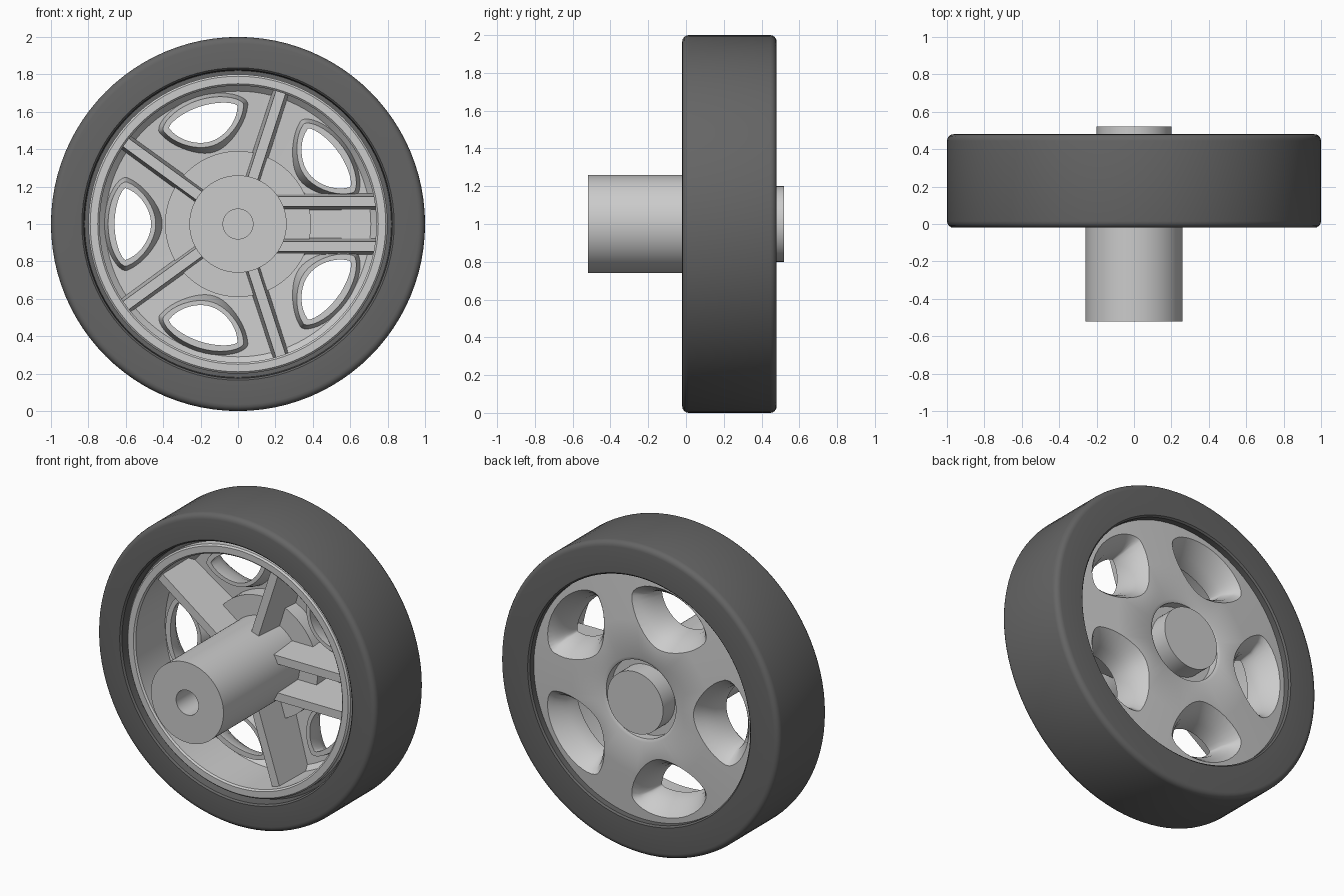
import bpy, bmesh, math
from math import cos, sin, pi

if "Cube" in bpy.data.objects:
    bpy.data.objects.remove(bpy.data.objects["Cube"])

N = 96


def finish(name, bm, mat=None, smooth=True):
    bmesh.ops.remove_doubles(bm, verts=bm.verts, dist=1e-5)
    bmesh.ops.recalc_face_normals(bm, faces=bm.faces)
    me = bpy.data.meshes.new(name)
    bm.to_mesh(me)
    bm.free()
    ob = bpy.data.objects.new(name, me)
    bpy.context.collection.objects.link(ob)
    if mat:
        me.materials.append(mat)
    if smooth:
        shade(ob)
    return ob


def shade(ob):
    bpy.ops.object.select_all(action='DESELECT')
    ob.select_set(True)
    bpy.context.view_layer.objects.active = ob
    bpy.ops.object.shade_smooth_by_angle(angle=math.radians(35))


def polar(r, y, t):
    return (r * cos(t), y, 1 + r * sin(t))


def lathe(name, profile, closed=True, mat=None, smooth=True):
    """Spin an (r, y) profile about the axle."""
    bm = bmesh.new()
    rings = []
    for r, y in profile:
        if r == 0:
            rings.append([bm.verts.new((0, y, 1))] * N)
        else:
            rings.append([bm.verts.new(polar(r, y, 2 * pi * i / N)) for i in range(N)])
    pairs = list(zip(rings, rings[1:]))
    if closed:
        pairs.append((rings[-1], rings[0]))
    for a, b in pairs:
        for i in range(N):
            j = (i + 1) % N
            quad = list(dict.fromkeys((a[i], a[j], b[j], b[i])))
            if len(quad) > 2:
                bm.faces.new(quad)
    return finish(name, bm, mat, smooth)


def funnels(name, sections, n=40):
    """Five closed D-shaped lofts; section = y, radius, outward, inward, half width."""
    bm = bmesh.new()
    for k in range(5):
        mid = pi / 5 + k * 2 * pi / 5
        rings = []
        for y, r0, up, lo, b in sections:
            ring = []
            for i in range(n):
                t = 2 * pi * i / n
                r = r0 + sin(t) * (up if sin(t) > 0 else lo)
                ring.append(bm.verts.new(polar(r, y, mid + b * cos(t) / r0)))
            rings.append(ring)
        for a, c in zip(rings, rings[1:]):
            for i in range(n):
                j = (i + 1) % n
                bm.faces.new((a[i], a[j], c[j], c[i]))
        bm.faces.new(rings[0])
        bm.faces.new(rings[-1])
    ob = finish(name, bm, smooth=False)
    ob.hide_render = True
    return ob


def boolean(ob, tool, op):
    m = ob.modifiers.new(op, 'BOOLEAN')
    m.operation = op
    m.solver = 'EXACT'
    m.object = tool
    bpy.context.view_layer.objects.active = ob
    bpy.ops.object.modifier_apply(modifier=m.name)
    bpy.data.objects.remove(tool)


# Tyre with rounded shoulders and a groove beside the rim
rubber = bpy.data.materials.new("dark_rubber")
rubber.diffuse_color = (0.13, 0.13, 0.13, 1)
rubber.use_nodes = True
rubber.node_tree.nodes["Principled BSDF"].inputs["Base Color"].default_value = rubber.diffuse_color
c = 0.035
front = [(1 - c + c * sin(a), -0.02 + c - c * cos(a)) for a in (k * pi / 8 for k in range(5))]
back = [(r, 0.46 - y) for r, y in reversed(front)]
lathe("tyre", [(0.79, 0.06), (0.82, 0.06), (0.825, -0.01), (0.835, -0.02)]
      + front + back + [(0.80, 0.48), (0.79, 0.47)], mat=rubber)

# Rim barrel, disc and boss in one turned piece
rim = lathe("rim", [(0.80, 0.01), (0.80, 0.43), (0.5, 0.455), (0.27, 0.47), (0.25, 0.46),
                    (0.25, 0.40), (0.15, 0.40), (0.15, 0.26), (0.39, 0.26), (0.39, 0.36),
                    (0.71, 0.34), (0.74, 0.31), (0.74, 0.01), (0.75, 0.0), (0.79, 0.0)],
            smooth=False)

# Window lips on the front, then funnel-shaped openings from the back
boolean(rim, funnels("lip_tool", [(0.25, 0.635, 0.06, 0.195, 0.23),
                                  (0.32, 0.64, 0.07, 0.225, 0.25),
                                  (0.40, 0.645, 0.085, 0.25, 0.265)]), 'UNION')
boolean(rim, funnels("window_tool", [(0.20, 0.63, 0.03, 0.165, 0.195),
                                     (0.26, 0.63, 0.03, 0.165, 0.195),
                                     (0.34, 0.635, 0.05, 0.185, 0.21),
                                     (0.41, 0.645, 0.09, 0.225, 0.25),
                                     (0.46, 0.65, 0.13, 0.27, 0.30),
                                     (0.50, 0.65, 0.16, 0.30, 0.33)]), 'DIFFERENCE')
shade(rim)

# Hub with blind bore in front and round cap at the back
lathe("hub", [(0, 0.1), (0.08, 0.1), (0.08, -0.52), (0.26, -0.52), (0.26, 0.32),
              (0.2, 0.32), (0.2, 0.52), (0, 0.52)], closed=False)


# Tapered ribs: a pair at the right, single ones elsewhere
def rib(name, angle, offset):
    bm = bmesh.new()
    bmesh.ops.create_cube(bm, size=1)
    for v in bm.verts:
        x = 0.76 if v.co.x > 0 else 0.2
        y, half = (0.37, 0.045) if v.co.y > 0 else (0.06, 0.027)
        z = offset + (half if v.co.z > 0 else -half)
        v.co = (x * cos(angle) - z * sin(angle), y, 1 + x * sin(angle) + z * cos(angle))
    finish(name, bm, smooth=False)


rib("rib_pair_upper", 0, 0.12)
rib("rib_pair_lower", 0, -0.12)
for k in range(1, 5):
    rib(f"rib_{k}", k * 2 * pi / 5, 0)
